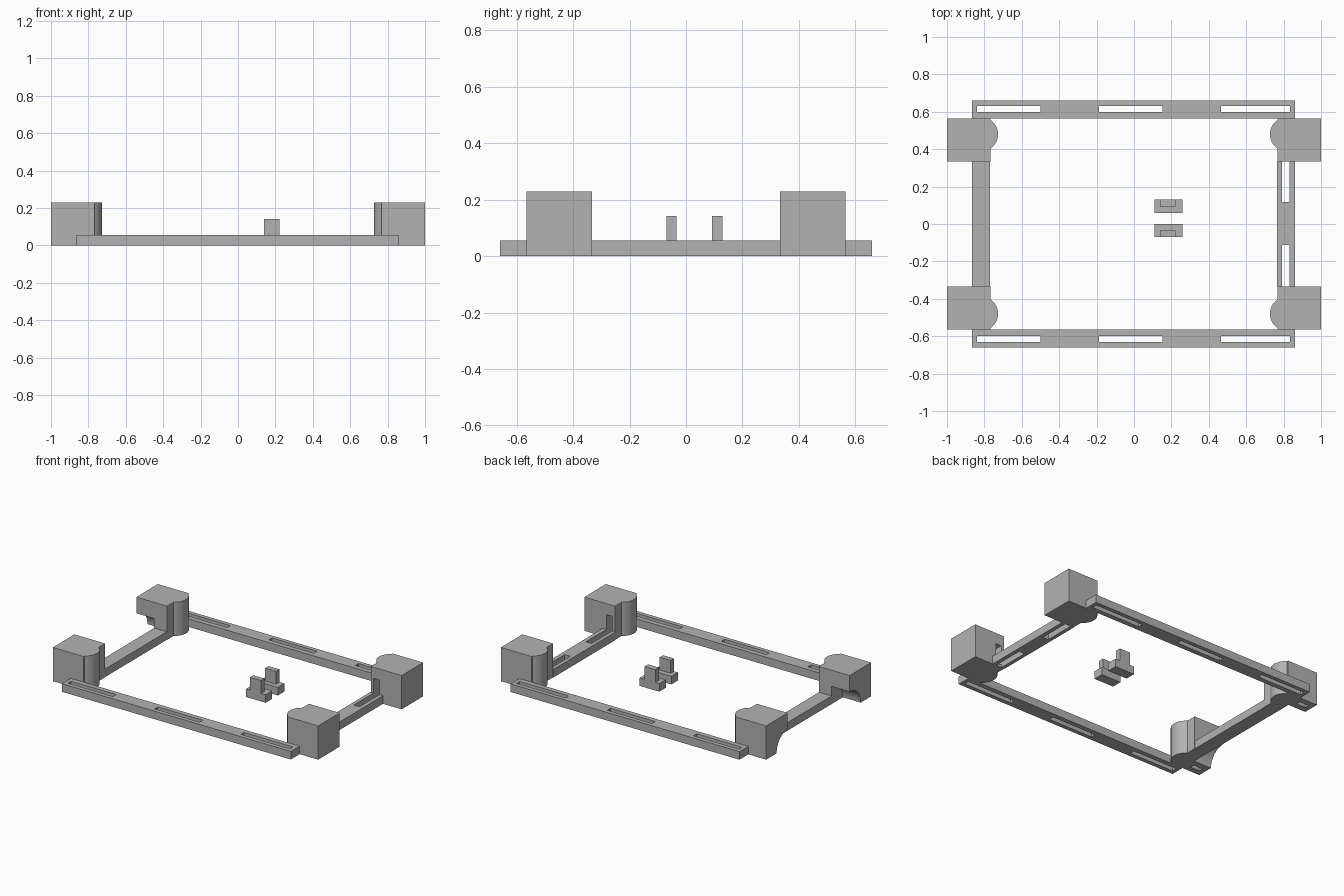
import bpy, bmesh, math

if "Cube" in bpy.data.objects:
    bpy.data.objects.remove(bpy.data.objects["Cube"])

grey = bpy.data.materials.new("grey_plastic")
grey.diffuse_color = (0.45, 0.45, 0.45, 1)
grey.use_nodes = True
grey.node_tree.nodes["Principled BSDF"].inputs["Base Color"].default_value = grey.diffuse_color


def prism(name, outline, lo, hi, axis="z"):
    """Extrude a 2D outline from lo to hi along z (x, y points) or x (y, z points)."""
    bm = bmesh.new()

    def place(p, h):
        return (p[0], p[1], h) if axis == "z" else (h, p[0], p[1])
    low = [bm.verts.new(place(p, lo)) for p in outline]
    high = [bm.verts.new(place(p, hi)) for p in outline]
    bm.faces.new(low[::-1])
    bm.faces.new(high)
    n = len(outline)
    for i in range(n):
        j = (i + 1) % n
        bm.faces.new((low[i], low[j], high[j], high[i]))
    bmesh.ops.recalc_face_normals(bm, faces=bm.faces[:])
    me = bpy.data.meshes.new(name)
    bm.to_mesh(me)
    bm.free()
    ob = bpy.data.objects.new(name, me)
    bpy.context.collection.objects.link(ob)
    me.materials.append(grey)
    return ob


def box(name, x0, x1, y0, y1, z0, z1):
    return prism(name, [(x0, y0), (x1, y0), (x1, y1), (x0, y1)], z0, z1)


def cut(ob, cutters):
    """Subtract the cutters from the object and remove them."""
    for c in cutters:
        c.hide_render = True
        m = ob.modifiers.new("cut", "BOOLEAN")
        m.operation = "DIFFERENCE"
        m.solver = "EXACT"
        m.object = c
    bpy.context.view_layer.update()
    deps = bpy.context.evaluated_depsgraph_get()
    me = bpy.data.meshes.new_from_object(ob.evaluated_get(deps))
    ob.modifiers.clear()
    ob.data = me
    for c in cutters:
        bpy.data.objects.remove(c)


RAIL = 0.055
Y_IN, Y_OUT = 0.333, 0.565

# Long front and back rails with three slots each
for name, s in (("front_rail", -1), ("back_rail", 1)):
    ys = sorted((s * Y_OUT, s * 0.66))
    rail = box(name, -0.865, 0.86, ys[0], ys[1], 0, RAIL)
    slot_y = sorted((s * 0.598, s * 0.632))
    cut(rail, [box("slot", a, b, slot_y[0], slot_y[1], -0.1, 0.2)
               for a, b in ((-0.84, -0.5), (-0.187, 0.152), (0.465, 0.835))])

# Short side rails between the corner blocks, the right one slotted
box("left_rail", -0.865, -0.77, -Y_IN, Y_IN, 0, RAIL)
right = box("right_rail", 0.765, 0.86, -Y_IN, Y_IN, 0, RAIL)
cut(right, [box("slot", 0.79, 0.832, a, b, -0.1, 0.2)
            for a, b in ((-0.4, -0.112), (0.118, 0.4))])

# Corner blocks with a rounded bulge facing inwards
for sx, side in ((-1, "left"), (1, "right")):
    for sy, end in ((-1, "front"), (1, "back")):
        face, r, cy = 0.768, 0.092, 0.48
        cx = 0.727 + r
        half = math.acos((cx - face) / r)
        arc = [(cx - r * math.cos(t), cy + r * math.sin(t))
               for t in (half * (i / 10 - 1) for i in range(21))]
        pts = [(1, Y_OUT), (1, Y_IN), (face, Y_IN)] + arc + [(face, Y_OUT)]
        block = prism(f"{end}_{side}_block", [(sx * x, sy * y) for x, y in pts], 0, 0.23)
        if sx < 0:
            # quarter-round relief under the outer inner edge, and a bolt slot below
            rad = 0.12
            prof = [(Y_IN - 0.05, -0.05), (Y_IN + rad, -0.05)]
            prof += [(Y_IN + rad * math.cos(t), rad * math.sin(t))
                     for t in (math.pi / 2 * i / 12 for i in range(13))]
            prof.append((Y_IN - 0.05, rad))
            relief = prism("relief", [(sy * y, z) for y, z in prof], -1.1, -0.865, "x")
            ys = sorted((sy * 0.495, sy * 0.525))
            cut(block, [relief, box("slot", -0.965, -0.895, ys[0], ys[1], -0.1, 0.06)])
        else:
            # upright notch in line with the rail slot
            ys = sorted((sy * 0.25, sy * 0.45))
            cut(block, [box("notch", 0.79, 0.832, ys[0], ys[1], 0.02, 0.155)])
        bpy.ops.object.select_all(action="DESELECT")
        block.select_set(True)
        bpy.context.view_layer.objects.active = block
        bpy.ops.object.shade_smooth_by_angle(angle=math.radians(30))

# Two loose clips: a foot with an upright tab
for name, y0, y1, t0, t1 in (("front_clip", -0.07, 0.0, -0.07, -0.034),
                             ("back_clip", 0.06, 0.13, 0.092, 0.13)):
    box(name + "_foot", 0.11, 0.258, y0, y1, 0, RAIL)
    box(name + "_tab", 0.14, 0.222, t0, t1, RAIL, 0.142)
